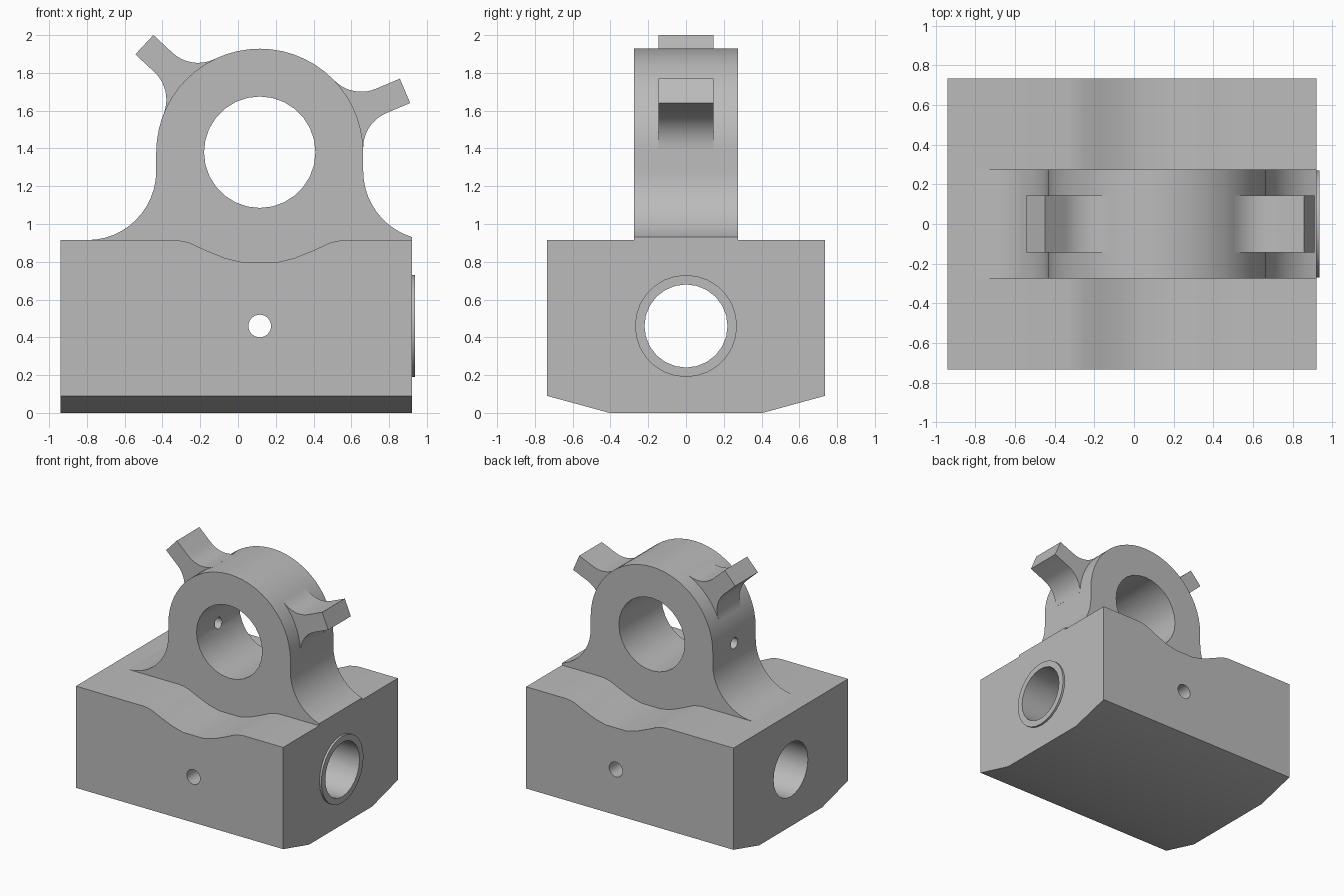
import bpy, bmesh
from math import sin, cos, asin, pi, radians, sqrt

cube = bpy.data.objects.get("Cube")
if cube:
    bpy.data.objects.remove(cube, do_unlink=True)

grey = bpy.data.materials.new("machined grey")
grey.use_nodes = True
colour = (0.5, 0.5, 0.5, 1)
grey.diffuse_color = colour
grey.node_tree.nodes["Principled BSDF"].inputs["Base Color"].default_value = colour

CX, BORE_Z = 0.115, 1.38          # arch centre
X0, X1, HALF_Y, TOP = -0.94, 0.92, 0.735, 0.915
ARCH_R, HOLE_Z = 0.548, 0.46


def arc(cx, cz, r, a0, a1, n):
    """Points on an arc, angles in degrees."""
    angles = [radians(a0 + (a1 - a0) * i / n) for i in range(n + 1)]
    return [(cx + r * cos(a), cz + r * sin(a)) for a in angles]


def circle(cx, cz, r, n=28):
    return arc(cx, cz, r, 0, 360, n)[:-1]


def prism(name, outline, lo, hi, axis="Y"):
    """Extrude an outline, given in (x, z) or (y, z), along y or x."""
    bm = bmesh.new()
    verts = [bm.verts.new((u, lo, v) if axis == "Y" else (lo, u, v)) for u, v in outline]
    face = bm.faces.new(verts)
    moved = bmesh.ops.extrude_face_region(bm, geom=[face])["geom"]
    step = (0, hi - lo, 0) if axis == "Y" else (hi - lo, 0, 0)
    bmesh.ops.translate(bm, vec=step, verts=[g for g in moved if isinstance(g, bmesh.types.BMVert)])
    bmesh.ops.recalc_face_normals(bm, faces=bm.faces)
    mesh = bpy.data.meshes.new(name)
    bm.to_mesh(mesh)
    bm.free()
    mesh.materials.append(grey)
    ob = bpy.data.objects.new(name, mesh)
    bpy.context.collection.objects.link(ob)
    return ob


def activate(ob):
    bpy.ops.object.select_all(action="DESELECT")
    ob.select_set(True)
    bpy.context.view_layer.objects.active = ob


def cut(ob, *cutters):
    """Subtract the cutters and discard them."""
    for cutter in cutters:
        cutter.hide_render = True
        mod = ob.modifiers.new("cut", "BOOLEAN")
        mod.operation, mod.solver, mod.object = "DIFFERENCE", "EXACT", cutter
        activate(ob)
        bpy.ops.object.modifier_apply(modifier=mod.name)
        bpy.data.objects.remove(cutter, do_unlink=True)


def smooth(ob):
    activate(ob)
    bpy.ops.object.shade_smooth_by_angle(angle=radians(30))


# Base block with a shallow wavy trough across its top
dip = [(0.45, TOP), (0.41, 0.91), (0.37, 0.9), (0.29, 0.863), (0.185, 0.82), (0.09, 0.797)]
trough = [(CX + d, z) for d, z in dip] + [(CX - d, z) for d, z in reversed(dip)]
base = prism("base_block", [(X0, 0), (X1, 0), (X1, TOP)] + trough + [(X0, TOP)], -HALF_Y, HALF_Y)

# Sloped underside edges, long bore and cross hole
for side in (-1, 1):
    wedge = [(side * 0.405, 0), (side * 0.9, 0.135), (side * 0.9, -0.2), (side * 0.405, -0.2)]
    cut(base, prism("edge_cutter", wedge, -1.2, 1.2, "X"))
cut(base,
    prism("bore_cutter", circle(0, HOLE_Z, 0.22, 24), -1.2, 1.2, "X"),
    prism("cross_hole_cutter", circle(CX, HOLE_Z, 0.06, 24), -1, 1))
smooth(base)

# Raised collar around the long bore
collar = prism("bore_collar", circle(0, HOLE_Z, 0.27, 28), X1 - 0.01, X1 + 0.017, "X")
cut(collar, prism("collar_cutter", circle(0, HOLE_Z, 0.22, 24), 0.8, 1.2, "X"))
smooth(collar)

# Arch with flared feet, the right-hand foot trimmed at the block end
FLARE = 0.365
foot_x, foot_z = ARCH_R + FLARE, TOP + FLARE
trim = radians(90) - asin((CX + foot_x - X1) / FLARE)
trim_deg = 180 + trim * 180 / pi
outline = [(CX - foot_x, 0.75), (X1, 0.75)]
outline += arc(CX + foot_x, foot_z, FLARE, trim_deg, 180, 10)
outline += arc(CX, BORE_Z, ARCH_R, 0, 180, 28)
outline += arc(CX - foot_x, foot_z, FLARE, 0, -90, 12)
# Step the buried root in so it stays below the trough surface
outline = [(CX - 0.2, 0.75), (CX + 0.2, 0.75), (CX + 0.45, TOP - 0.01), (X1, TOP - 0.01)] \
    + outline[2:] + [(CX - foot_x, TOP - 0.01), (CX - 0.45, TOP - 0.01)]
arch = prism("bearing_arch", outline, -0.275, 0.275)
cut(arch,
    prism("arch_bore_cutter", circle(CX, BORE_Z, 0.295, 28), -1, 1),
    prism("oil_hole_cutter", circle(0, 1.35, 0.045, 20), -0.8, CX, "X"))
smooth(arch)

# Two radial lugs, filleted into the arch
HALF_W, FILLET, TIP = 0.07, 0.2, 0.835
spread = asin((HALF_W + FILLET) / (ARCH_R + FILLET))
fil_r = (ARCH_R + FILLET) * cos(spread)
flank = arc(fil_r, HALF_W + FILLET, FILLET, 270, 180 + spread * 180 / pi, 10)
half = [(TIP, HALF_W)] + flank + [(0.45, 0.15)]
lug = half + [(r, -w) for r, w in reversed(half)]
for name, angle in (("left_lug", 22.9), ("right_lug", 137)):
    c, s = cos(radians(angle)), sin(radians(angle))
    points = [(CX + r * c - w * s, BORE_Z + r * s + w * c) for r, w in lug]
    smooth(prism(name, points, -0.145, 0.145))
